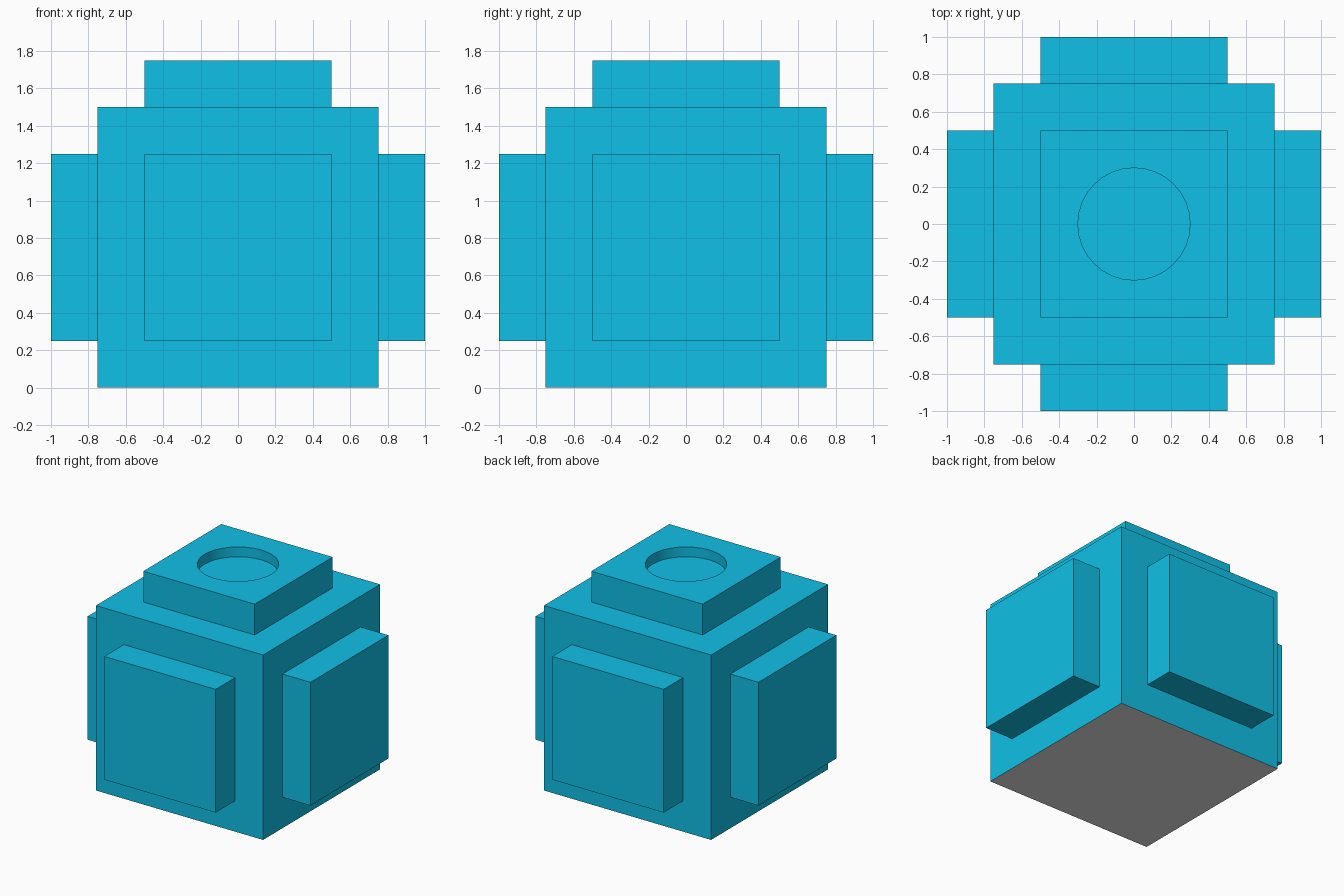
import bpy, bmesh
from mathutils import Matrix, Vector

if "Cube" in bpy.data.objects:
    bpy.data.objects.remove(bpy.data.objects["Cube"])


def material(name, rgb):
    mat = bpy.data.materials.new(name)
    mat.diffuse_color = (*rgb, 1.0)
    mat.use_nodes = True
    mat.node_tree.nodes["Principled BSDF"].inputs["Base Color"].default_value = mat.diffuse_color
    return mat


def add_object(name, bm, mats):
    mesh = bpy.data.meshes.new(name)
    bm.to_mesh(mesh)
    bm.free()
    for m in mats:
        mesh.materials.append(m)
    obj = bpy.data.objects.new(name, mesh)
    bpy.context.collection.objects.link(obj)
    return obj


cyan = material("cyan", (0.005, 0.53, 0.80))
grey = material("light_grey", (0.80, 0.80, 0.80))

BODY, STEP = 1.5, 0.25

# Body: a cube with a raised square pad on every side but the underside
bm = bmesh.new()
bmesh.ops.create_cube(bm, size=BODY, matrix=Matrix.Translation((0, 0, BODY / 2)))
bm.normal_update()
pads = [f for f in bm.faces if f.normal.z > -0.5]
bmesh.ops.inset_individual(bm, faces=pads, thickness=STEP, use_even_offset=True)
for pad in pads:
    direction = Vector(pad.normal)
    top = bmesh.ops.extrude_discrete_faces(bm, faces=[pad])["faces"][0]
    bmesh.ops.translate(bm, verts=top.verts, vec=direction * STEP)
bm.normal_update()

# Grey underside
for f in bm.faces:
    if f.normal.z < -0.5 and f.calc_center_median().z < 0.01:
        f.material_index = 1
body = add_object("padded_cube_body", bm, [cyan, grey])

# Round recess in the top pad
DEPTH, RADIUS = 0.08, 0.30
bm = bmesh.new()
bmesh.ops.create_cone(bm, cap_ends=True, segments=32, radius1=RADIUS,
                      radius2=RADIUS, depth=2 * DEPTH,
                      matrix=Matrix.Translation((0, 0, BODY + STEP)))
cutter = add_object("recess_cutter", bm, [cyan])
cutter.hide_render = True
cutter.display_type = 'WIRE'

cut = body.modifiers.new("round_recess", 'BOOLEAN')
cut.operation = 'DIFFERENCE'
cut.solver = 'EXACT'
cut.object = cutter

# Apply the cut, then drop the helper
bpy.context.view_layer.objects.active = body
body.select_set(True)
bpy.ops.object.modifier_apply(modifier=cut.name)
bpy.data.objects.remove(cutter, do_unlink=True)
bpy.ops.object.shade_smooth_by_angle(angle=0.5)
